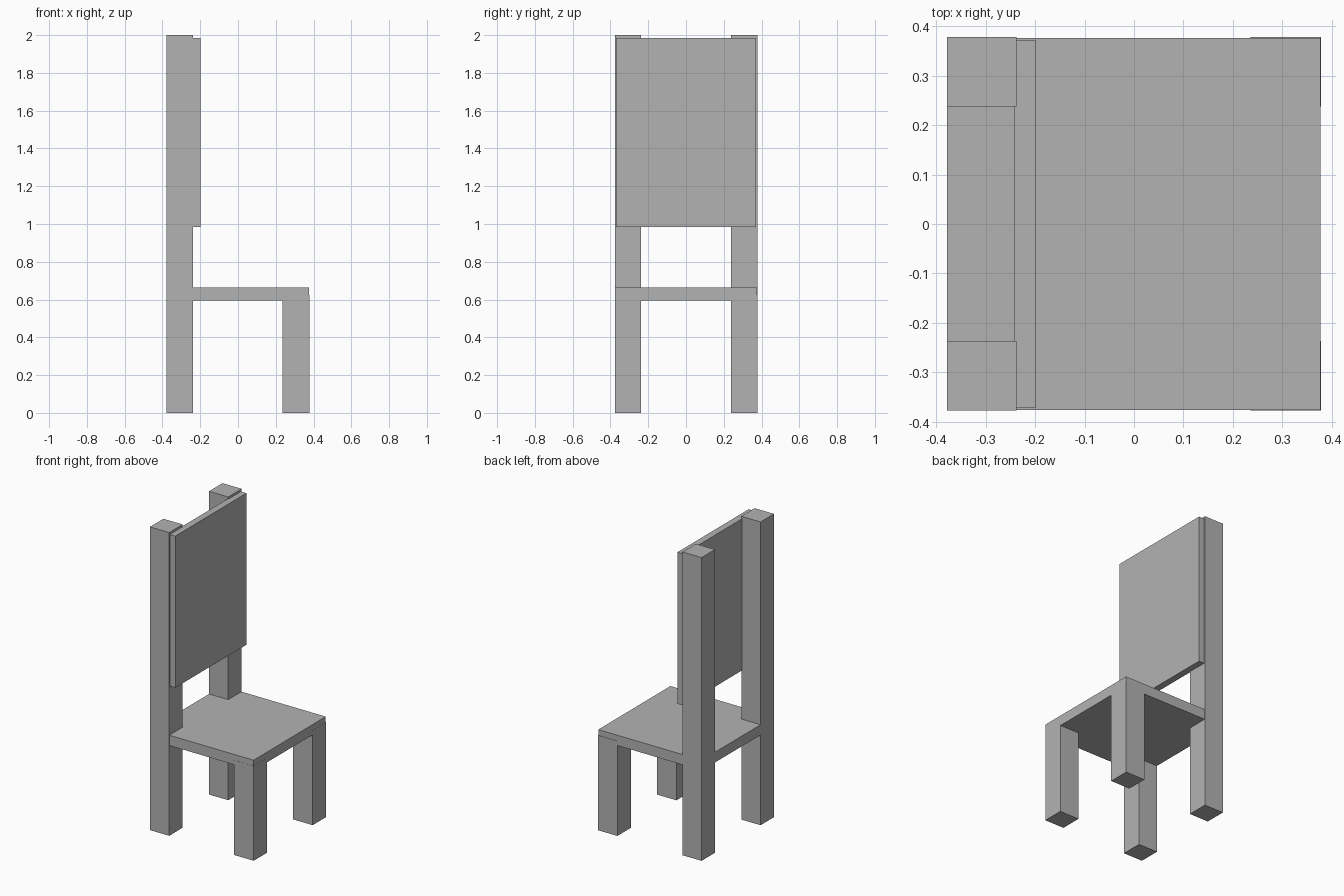
import bpy
import bmesh
from mathutils import Vector

# Remove the default cube
cube = bpy.data.objects.get("Cube")
if cube:
    bpy.data.objects.remove(cube, do_unlink=True)

# Single plain grey finish
GREY = (0.45, 0.45, 0.45, 1.0)
grey = bpy.data.materials.new("plain_grey")
grey.use_nodes = True
grey.diffuse_color = GREY
grey.node_tree.nodes["Principled BSDF"].inputs["Base Color"].default_value = GREY


def box(name, low, high):
    """Flat-faced box between two opposite corners."""
    low, high = Vector(low), Vector(high)
    bm = bmesh.new()
    bmesh.ops.create_cube(bm, size=1)
    bmesh.ops.scale(bm, vec=high - low, verts=bm.verts)
    mesh = bpy.data.meshes.new(name)
    bm.to_mesh(mesh)
    bm.free()
    mesh.materials.append(grey)
    obj = bpy.data.objects.new(name, mesh)
    obj.location = (low + high) / 2
    bpy.context.collection.objects.link(obj)
    return obj


HALF = 0.378       # half width of the chair
LEG = 0.14         # leg thickness
SEAT_BOTTOM, SEAT_TOP = 0.595, 0.663

# Seat board
box("seat", (-HALF, -0.376, SEAT_BOTTOM), (0.377, 0.376, SEAT_TOP))

# Legs: tall posts carry the backrest, short legs end inside the seat
for side, y in (("right", -0.377), ("left", HALF - LEG)):
    box(f"back_post_{side}", (-HALF, y, 0), (LEG - HALF, y + LEG, 2))
    box(f"front_leg_{side}", (HALF - LEG - 0.002, y, 0), (HALF, y + LEG, 0.625))

# Backrest panel on the front of the posts
box("backrest", (-0.243, -0.371, 0.985), (-0.198, 0.371, 1.985))
